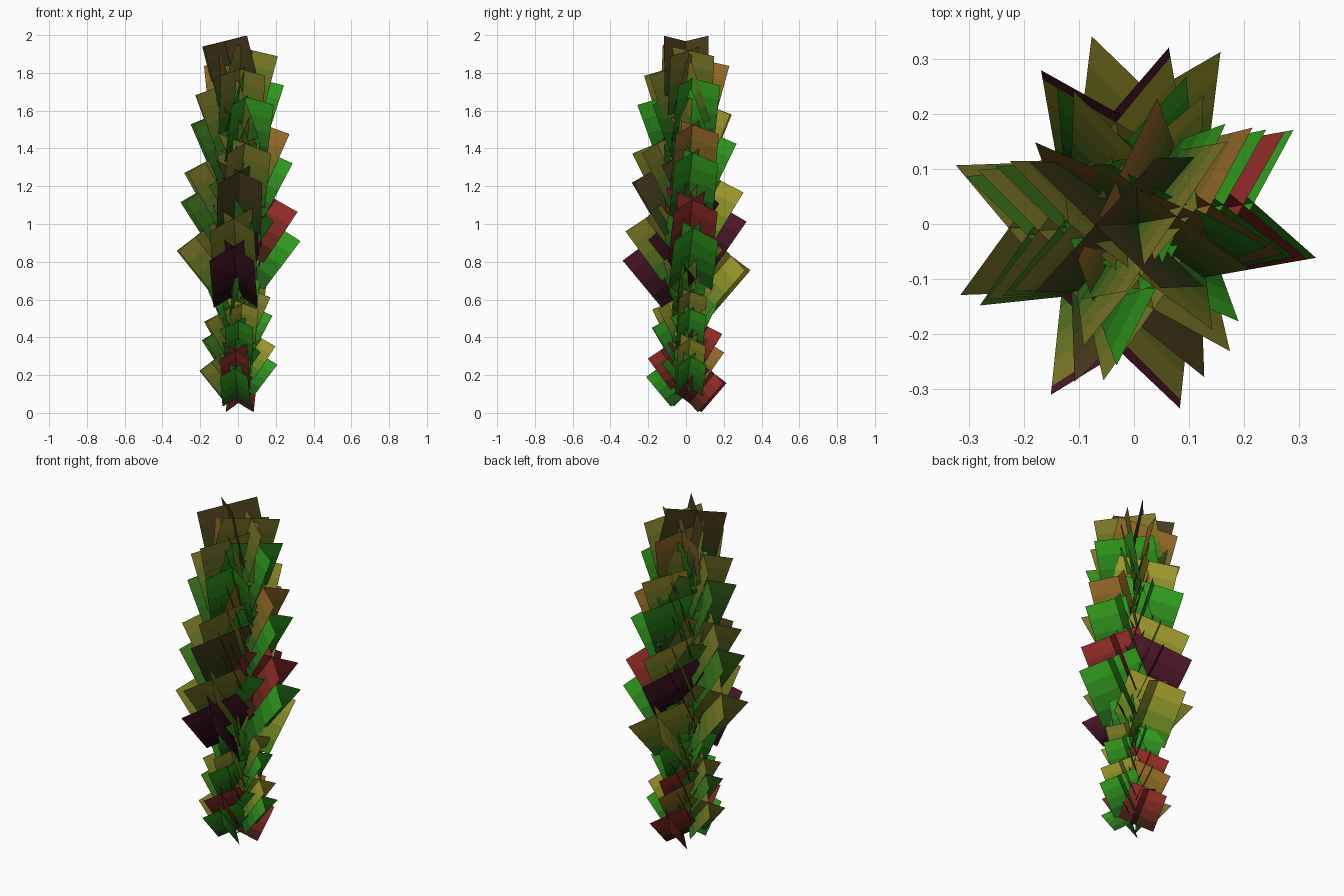
import bpy, bmesh
from math import sin, cos, radians, sqrt
from mathutils import Vector, Matrix

if "Cube" in bpy.data.objects:
    bpy.data.objects.remove(bpy.data.objects["Cube"])

# leaf colours: tip shade, fading to a root shade
GREEN_ROOT, RED_ROOT = (0.012, 0.10, 0.008), (0.012, 0.002, 0.004)
COLOURS = {
    "G": ("green", (0.03, 0.33, 0.012), GREEN_ROOT),
    "D": ("dark_green", (0.05, 0.19, 0.012), GREEN_ROOT),
    "Y": ("yellow", (0.34, 0.31, 0.025), (0.05, 0.19, 0.01)),
    "O": ("olive", (0.20, 0.19, 0.02), (0.03, 0.14, 0.01)),
    "B": ("brown", (0.30, 0.14, 0.02), (0.05, 0.11, 0.01)),
    "K": ("dark_brown", (0.07, 0.045, 0.012), (0.02, 0.05, 0.008)),
    "M": ("maroon", (0.07, 0.008, 0.022), RED_ROOT),
    "R": ("red", (0.29, 0.025, 0.02), (0.05, 0.012, 0.006)),
}
KEYS, BANDS, MATS = list(COLOURS), 4, []
for name, tip, root in COLOURS.values():
    for b in range(BANDS):
        mat = bpy.data.materials.new(f"{name}_leaf_{b}")
        col = Vector(root).lerp(Vector(tip), b / (BANDS - 1))
        mat.diffuse_color = (*col, 1)
        mat.use_nodes = True
        mat.node_tree.nodes["Principled BSDF"].inputs["Base Color"].default_value = mat.diffuse_color
        MATS.append(mat)

# heading of every leaf, from the lowest to the highest
HEADINGS = [83, 264, 182, 10, 264, 100, 10, 186, 100, 272, 184, 12,
            283, 95, 14, 183, 88, 290, 181, 19, 277, 110, 10, 182]
COUNT, LENGTH, HALF = 24, 0.325, 0.118


def add_leaf(bm, i, scale, base, colour):
    """One leaf: two flat rectangles crossing at right angles."""
    t = i / (COUNT - 1)
    elev = radians(49 + 27 * t)
    radius = 0.35 - 0.0043 * i - 0.00006 * i * i
    corner = Vector((sqrt(radius ** 2 - HALF ** 2), 0, 0.0515 * i))
    along = Vector((cos(elev), 0, sin(elev))) * LENGTH
    rise = Vector((-sin(elev), 0, cos(elev))) * HALF
    turn = Matrix.Rotation(radians(HEADINGS[i]), 3, "Z")

    def row(point):
        return [bm.verts.new(turn @ (point - along * (1 - b / BANDS)) * scale
                             + Vector((0, 0, base))) for b in range(BANDS + 1)]

    for s in (-1, 1):
        side = Vector((0, HALF * s, 0))
        outer, inner = row(corner + side), row(corner + 2 * rise - side)
        for b in range(BANDS):
            ring = (inner[b], outer[b], outer[b + 1], inner[b + 1])
            face = bm.faces.new(ring if s < 0 else ring[::-1])
            face.material_index = KEYS.index(colour) * BANDS + b


def add_cluster(name, scale, base, colours):
    bm = bmesh.new()
    for i in range(COUNT):
        add_leaf(bm, i, scale, base, colours[i % len(colours)])
    mesh = bpy.data.meshes.new(name)
    bm.to_mesh(mesh)
    bm.free()
    for mat in MATS:
        mesh.materials.append(mat)
    bpy.context.collection.objects.link(bpy.data.objects.new(name, mesh))


# tall upper tuft and the smaller lower tuft nested below it
add_cluster("upper_leaves", 1.0, 0.755, "YMOGOMRDYKOGOGBDYGOGOBOK")
add_cluster("lower_leaves", 0.63, 0.158, "RGOGRBYDRGOGYGOGOGOGOGOG")
